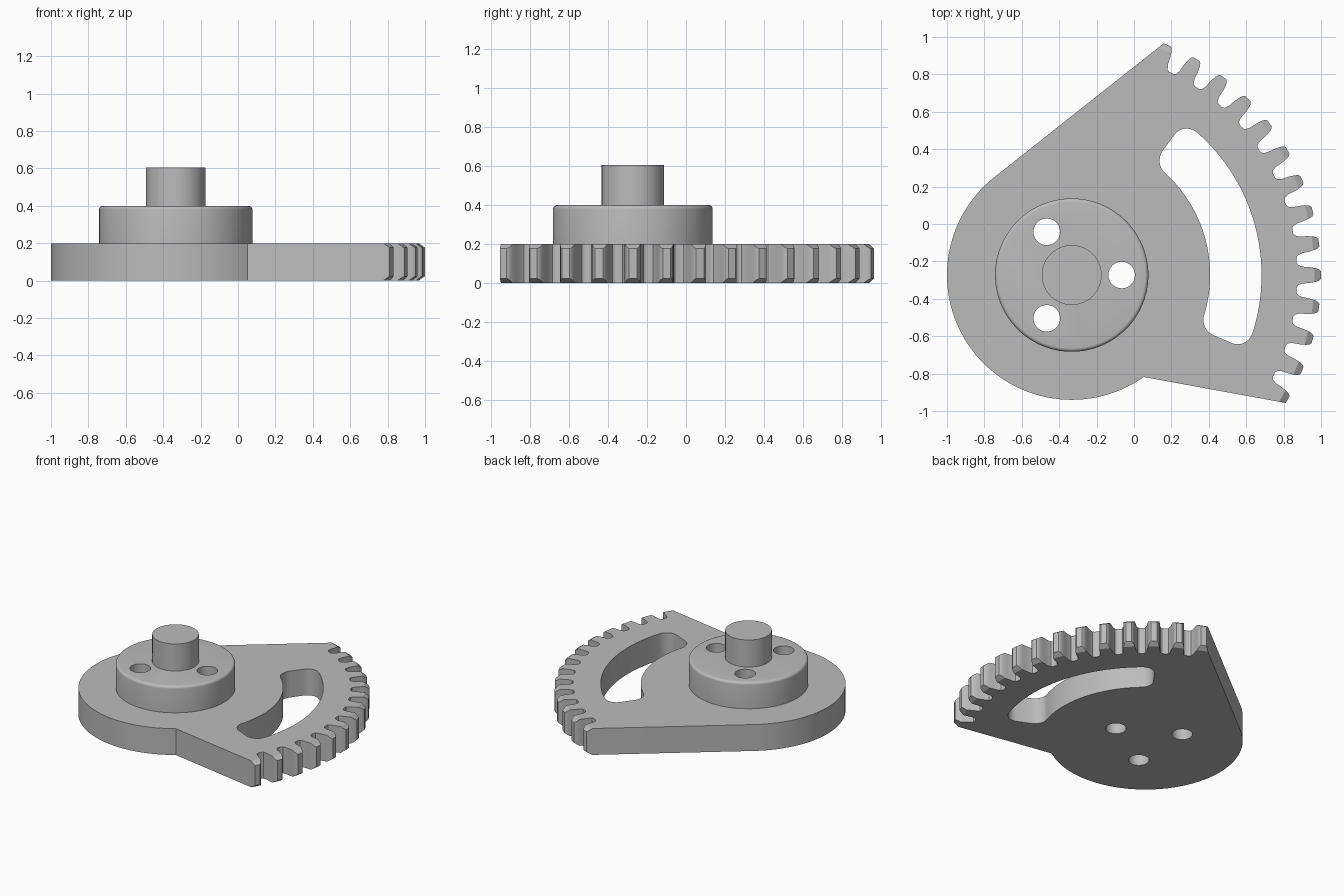
import bpy
import bmesh
from math import cos, sin, pi, radians

if "Cube" in bpy.data.objects:
    bpy.data.objects.remove(bpy.data.objects["Cube"])

CX, CY = -0.333, -0.273      # common axis of pivot disc, hub and gear rim
DISC_R, TIP_R, PLATE_H = 0.667, 1.333, 0.2
HUB_R, HUB_TOP, PIN_R, PIN_TOP = 0.41, 0.4, 0.16, 0.605

grey = bpy.data.materials.new("plain grey")
grey.use_nodes = True
grey.diffuse_color = (0.5, 0.5, 0.5, 1)
grey.node_tree.nodes["Principled BSDF"].inputs["Base Color"].default_value = (0.5, 0.5, 0.5, 1)


def polar(r, a):
    return CX + r * cos(a), CY + r * sin(a)


def loft(name, rings):
    """Closed solid through matching rings of 3D points."""
    bm = bmesh.new()
    loops = [[bm.verts.new(p) for p in ring] for ring in rings]
    n = len(loops[0])
    for low, high in zip(loops, loops[1:]):
        for i in range(n):
            j = (i + 1) % n
            bm.faces.new((low[i], low[j], high[j], high[i]))
    bm.faces.new(loops[0][::-1])
    bm.faces.new(loops[-1])
    bmesh.ops.recalc_face_normals(bm, faces=bm.faces)
    mesh = bpy.data.meshes.new(name)
    bm.to_mesh(mesh)
    bm.free()
    mesh.materials.append(grey)
    obj = bpy.data.objects.new(name, mesh)
    bpy.context.collection.objects.link(obj)
    return obj


def prism(name, outline, z0, z1):
    return loft(name, [[(x, y, z) for x, y in outline] for z in (z0, z1)])


def turned(name, profile, sides=96):
    """Solid of revolution about the common axis from (radius, z) pairs."""
    return loft(name, [[(*polar(r, 2 * pi * i / sides), z) for i in range(sides)]
                       for r, z in profile])


def select(obj):
    bpy.ops.object.select_all(action="DESELECT")
    obj.select_set(True)
    bpy.context.view_layer.objects.active = obj


def cut(obj, tool, operation="DIFFERENCE"):
    mod = obj.modifiers.new("cut", "BOOLEAN")
    mod.operation = operation
    mod.solver = "EXACT"
    mod.object = tool
    select(obj)
    bpy.ops.object.modifier_apply(modifier=mod.name)


# Plate outline: gear teeth, then the pivot disc joined by straight edges
TEETH, PITCH = 14, radians(7.5)
START = radians(-30)
# Half tooth from root to tip: radius, half width
half_tooth = [(1.205, 0.066), (1.212, 0.054), (1.235, 0.045), (1.275, 0.042),
              (1.308, 0.036), (1.325, 0.029), (TIP_R, 0.02)]
outline = []
for t in range(TEETH):
    mid = START + t * PITCH
    rising = half_tooth if t else half_tooth[-1:]
    falling = half_tooth[::-1] if t < TEETH - 1 else half_tooth[-1:]
    outline += [polar(r, mid - w / r) for r, w in rising]
    outline += [polar(r, mid + w / r) for r, w in falling]
ARC_A, ARC_B, STEPS = radians(128.5), radians(305.2), 60
outline += [polar(DISC_R, ARC_A + (ARC_B - ARC_A) * i / STEPS) for i in range(STEPS + 1)]
sector_plate = prism("sector_plate", outline, 0, PLATE_H)

# Chamfer the tooth tips above and below
tip_limit = turned("tip_limit", [(TIP_R - 0.07, -0.025), (TIP_R + 0.002, 0.025),
                                 (TIP_R + 0.002, PLATE_H - 0.025),
                                 (TIP_R - 0.07, PLATE_H + 0.025)], 192)
cut(sector_plate, tip_limit, "INTERSECT")

# Curved slot: a rounded rectangle bent around the axis
R_IN, R_OUT, A_LOW, A_HIGH, FILLET = 0.74, 1.015, radians(-23), radians(53.8), 0.085


def slot_corner(r, a, dr, da, start):
    """Fillet at one slot corner, dr and da pointing into the slot."""
    rc = r + dr * FILLET
    ac = a + da * FILLET / rc
    return [polar(rc + FILLET * cos(start + pi / 2 * i / 8),
                  ac + FILLET / rc * sin(start + pi / 2 * i / 8)) for i in range(9)]


def slot_side(r, a, b):
    return [polar(r, a + (b - a) * i / 32) for i in range(1, 32)]


low, high = A_LOW + FILLET / (R_OUT - FILLET), A_HIGH - FILLET / (R_OUT - FILLET)
low_in, high_in = A_LOW + FILLET / (R_IN + FILLET), A_HIGH - FILLET / (R_IN + FILLET)
slot = (slot_corner(R_OUT, A_LOW, -1, 1, -pi / 2) + slot_side(R_OUT, low, high)
        + slot_corner(R_OUT, A_HIGH, -1, -1, 0)
        + slot_corner(R_IN, A_HIGH, 1, -1, pi / 2) + slot_side(R_IN, high_in, low_in)
        + slot_corner(R_IN, A_LOW, 1, 1, pi))
slot_cutter = prism("slot_cutter", slot, -0.1, 0.3)
cut(sector_plate, slot_cutter)

# Hub with a rounded top rim, and the central pin
ROUND = 0.02
rim = [(HUB_R - ROUND + ROUND * cos(pi / 2 * i / 5),
        HUB_TOP - ROUND + ROUND * sin(pi / 2 * i / 5)) for i in range(6)]
hub = turned("hub", [(HUB_R, PLATE_H)] + rim)
pin = turned("pin", [(PIN_R, HUB_TOP), (PIN_R, PIN_TOP)], 64)

# Three bolt holes through hub and plate
cutters = [tip_limit, slot_cutter]
for k in range(3):
    hx, hy = polar(0.267, 2 * pi * k / 3)
    circle = [(hx + 0.071 * cos(2 * pi * i / 48), hy + 0.071 * sin(2 * pi * i / 48))
              for i in range(48)]
    drill = prism("drill", circle, -0.1, 0.5)
    cut(sector_plate, drill)
    cut(hub, drill)
    cutters.append(drill)
for tool in cutters:
    bpy.data.objects.remove(tool)

for part in (sector_plate, hub, pin):
    select(part)
    bpy.ops.object.shade_smooth_by_angle(angle=radians(28))
